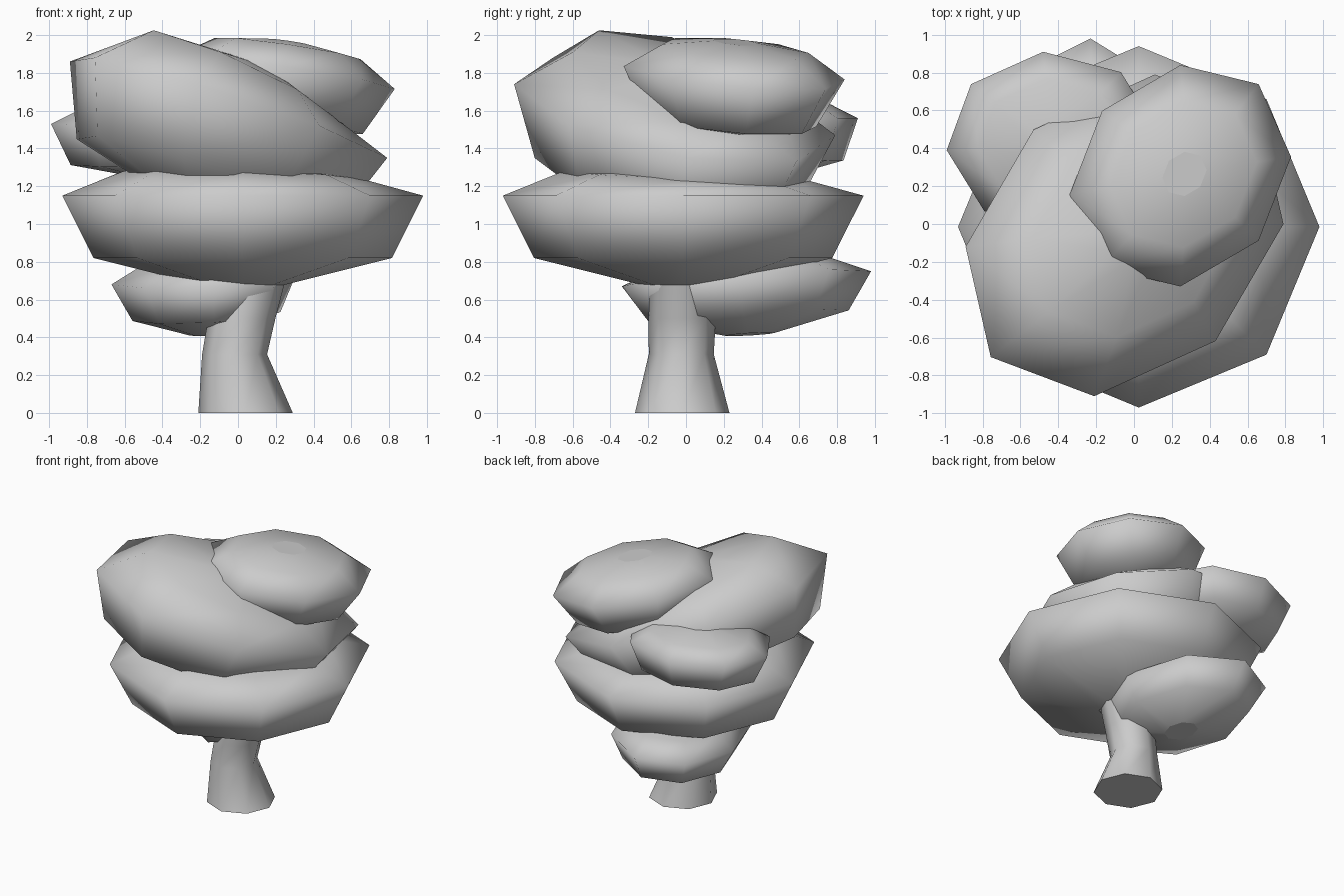
import bpy, bmesh
from math import sin, cos, pi
from mathutils import Vector

if "Cube" in bpy.data.objects:
    bpy.data.objects.remove(bpy.data.objects["Cube"])

N = 8


def loft(name, rings):
    """Skin a list of 8-point rings, closing both ends with flat caps."""
    bm = bmesh.new()
    loops = [[bm.verts.new(p) for p in r] for r in rings]
    for lo, hi in zip(loops, loops[1:]):
        for i in range(N):
            j = (i + 1) % N
            bm.faces.new((lo[i], lo[j], hi[j], hi[i])).smooth = True
    bm.faces.new(loops[0][::-1])
    bm.faces.new(loops[-1])
    bmesh.ops.recalc_face_normals(bm, faces=bm.faces)
    mesh = bpy.data.meshes.new(name)
    bm.to_mesh(mesh)
    bm.free()
    obj = bpy.data.objects.new(name, mesh)
    bpy.context.collection.objects.link(obj)
    return obj


def clump(name, centre, a, b, profile, skew=0.0):
    """Flattened leaf clump: a, b are the rim half-axes; profile = (radius fraction, height)."""
    c, a, b = Vector(centre), Vector(a), Vector(b)
    n = a.cross(b).normalized()
    rings = []
    for f, h in profile:
        ring = []
        for i in range(N):
            t = 2 * pi * i / N
            lift = skew * cos(t - 1.25 * pi) if 0.5 < f < 0.75 and h > 0 else 0
            ring.append(c + f * (a * cos(t) + b * sin(t)) + n * (h + lift))
        rings.append(ring)
    return loft(name, rings)


# Trunk: (z, centre x, centre y, radius)
trunk = [(0, .04, -.02, .25), (.31, -.018, -.025, .172),
         (.50, .02, -.02, .178), (.85, .12, -.02, .17)]
loft("trunk", [[Vector((x + r * cos(2 * pi * i / N), y + r * sin(2 * pi * i / N), z))
                for i in range(N)] for z, x, y, r in trunk])

# Wide middle clump
clump("middle_foliage", (.025, -.015, 1.15), (.955, 0, 0), (0, .955, 0),
      [(.2, -.48), (.827, -.33), (1, 0), (.66, .11), (.2, .16)], .03)

# Large tilted upper clump
clump("upper_foliage", (-.05, -.06, 1.605), (.84, .06, -.255), (.16, .85, -.135),
      [(.2, -.54), (.827, -.385), (1, 0), (.66, .17), (.18, .27)], .08)

# Top right clump
clump("top_foliage", (.245, .255, 1.80), (.585, .10, -.085), (0, .585, -.035),
      [(.2, -.32), (.77, -.26), (1, 0), (.66, .13), (.2, .165)])

# Small back left clump
clump("back_foliage", (-.43, .435, 1.54), (.56, .045, .01), (-.05, .475, .02),
      [(.2, -.29), (.82, -.22), (1, 0), (.7, .08), (.2, .12)])

# Low clump behind the trunk
clump("low_foliage", (-.18, .32, .71), (.49, -.04, .03), (-.05, .66, .04),
      [(.2, -.295), (.8, -.20), (1, 0), (.66, .09), (.2, .13)])
